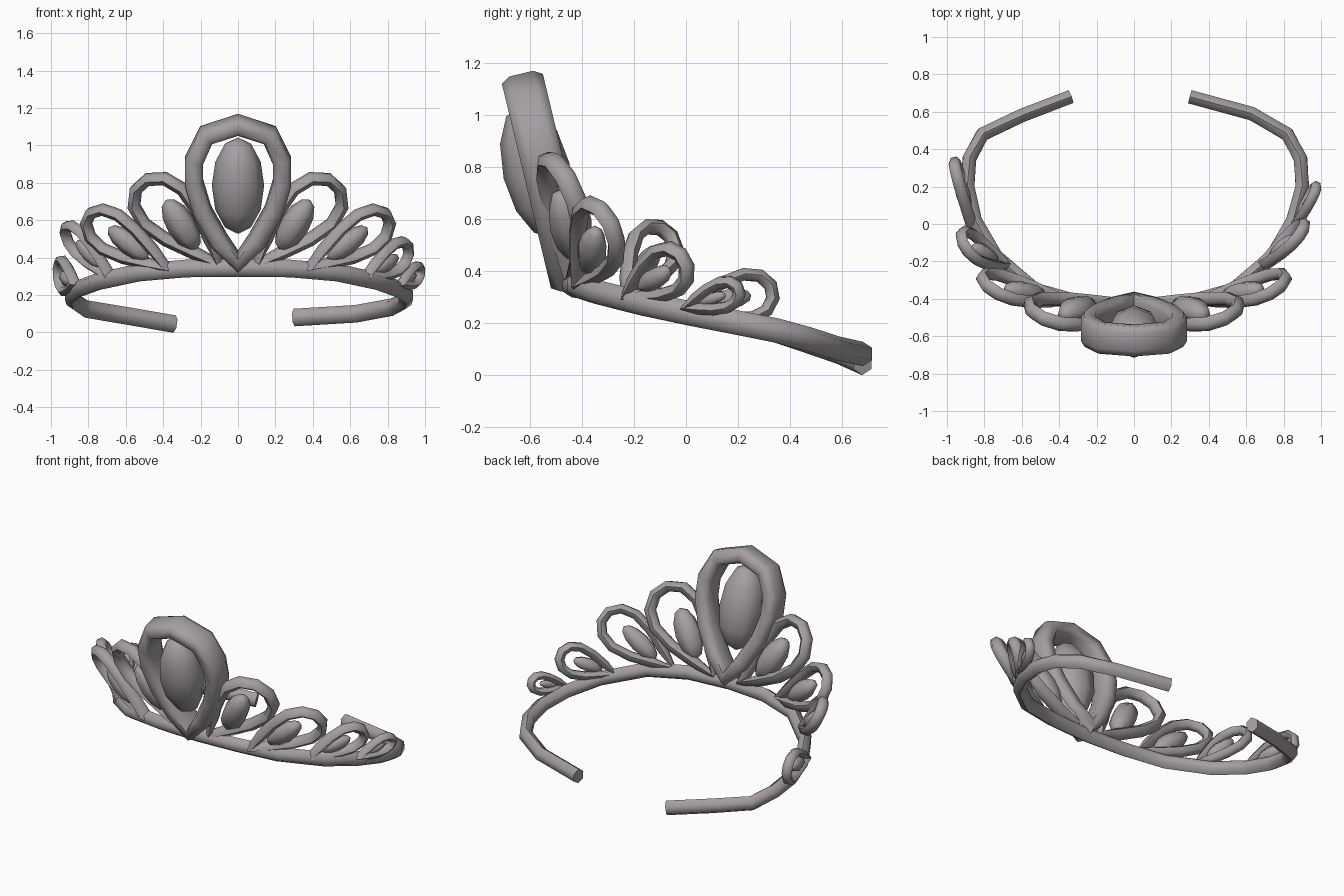
import bpy, bmesh, math
from mathutils import Vector, Matrix

cube = bpy.data.objects.get("Cube")
if cube:
    bpy.data.objects.remove(cube, do_unlink=True)

metal = bpy.data.materials.new("mauve_grey_metal")
metal.use_nodes = True
colour = (0.38, 0.345, 0.37, 1)
metal.diffuse_color = colour
metal.node_tree.nodes["Principled BSDF"].inputs["Base Color"].default_value = colour


def finish(bm, name, angle=64):
    bmesh.ops.recalc_face_normals(bm, faces=bm.faces[:])
    mesh = bpy.data.meshes.new(name)
    bm.to_mesh(mesh)
    bm.free()
    mesh.materials.append(metal)
    for poly in mesh.polygons:
        poly.use_smooth = True
    mesh.set_sharp_from_angle(angle=math.radians(angle))
    obj = bpy.data.objects.new(name, mesh)
    bpy.context.collection.objects.link(obj)


def sweep(name, path, normal, wide, deep, closed=False, sides=6, power=1.0):
    """Sweep a rounded section along a path; deep runs along the normal."""
    bm = bmesh.new()
    path = [Vector(p) for p in path]
    normal = Vector(normal).normalized()
    count = len(path)
    rings = []
    for i, point in enumerate(path):
        if closed:
            before, after = path[i - 1], path[(i + 1) % count]
        else:
            before, after = path[max(i - 1, 0)], path[min(i + 1, count - 1)]
        tangent = (after - before).normalized()
        side = tangent.cross(normal).normalized()
        up = side.cross(tangent).normalized()
        ring = []
        for k in range(sides):
            t = math.tau * (k + 0.5) / sides
            c, s = math.cos(t), math.sin(t)
            c = math.copysign(abs(c) ** power, c)
            s = math.copysign(abs(s) ** power, s)
            ring.append(bm.verts.new(point + side * wide * c + up * deep * s))
        rings.append(ring)
    for i in range(count if closed else count - 1):
        a, b = rings[i], rings[(i + 1) % count]
        for k in range(sides):
            n = (k + 1) % sides
            bm.faces.new((a[k], a[n], b[n], b[k]))
    if not closed:
        bm.faces.new(rings[0])
        bm.faces.new(rings[-1])
    finish(bm, name)


def gem(name, centre, normal, axis, size, segments=8):
    """Faceted oval stone with its long side on the axis."""
    bm = bmesh.new()
    bmesh.ops.create_uvsphere(bm, u_segments=segments, v_segments=6, radius=1)
    columns = [v * s for v, s in zip((normal.cross(axis), normal, axis), size)]
    frame = Matrix(columns).transposed().to_4x4()
    frame.translation = centre
    bmesh.ops.transform(bm, matrix=frame, verts=bm.verts[:])
    finish(bm, name)


# Open head band, sloping down towards the back
band = [(-0.34, 0.68, 0.045), (-0.60, 0.58, 0.09), (-0.81, 0.48, 0.125),
        (-0.88, 0.35, 0.17), (-0.89, 0.2, 0.2), (-0.85, 0.02, 0.235),
        (-0.74, -0.17, 0.275), (-0.53, -0.35, 0.32), (-0.28, -0.42, 0.342),
        (0, -0.44, 0.345), (0.28, -0.42, 0.342), (0.53, -0.35, 0.32),
        (0.74, -0.17, 0.275), (0.85, 0.02, 0.235), (0.9, 0.2, 0.2),
        (0.89, 0.35, 0.17), (0.82, 0.48, 0.135), (0.63, 0.59, 0.1),
        (0.3, 0.68, 0.08)]
sweep("head_band", band, (0, 0, 1), 0.042, 0.047)

# Tall central loop, deep from front to back and leaning forward
half = [(0.1, 0.49), (0.19, 0.65), (0.235, 0.8), (0.235, 0.92),
        (0.17, 1.055)]
outline = [(0, 0.38)] + half + [(0, 1.11)] + [(-x, z) for x, z in half[::-1]]
lean = 0.24
centre_path = [(x, -0.445 - lean * (z - 0.37), z) for x, z in outline]
front = Vector((0, -1, -lean)).normalized()
sweep("centre_loop", centre_path, front, 0.052, 0.085, True, 8, 0.6)

# Large central stone
gem("centre_gem", Vector((0, -0.575, 0.785)), front,
    Vector((0, -lean, 1)).normalized(), (0.14, 0.13, 0.265))

# Teardrop petals with a small stone in each
petal_half = [(0.22, 0.4), (0.48, 0.82), (0.72, 1), (0.9, 0.8), (1, 0.3)]
petal_outline = [(0, 0)] + petal_half + [(u, -v) for u, v in petal_half[::-1]]


def petal(name, base, tip, half_width, radius, upright=0.0):
    """Upright turns the stone from the petal's axis towards vertical."""
    base, tip = Vector(base), Vector(tip)
    length = (tip - base).length
    axis = (tip - base) / length
    out = base + tip
    out.z = 0
    out.normalize()
    normal = (out - axis * out.dot(axis)).normalized()
    across = axis.cross(normal)
    path = [base + axis * length * u + across * half_width * v
            for u, v in petal_outline]
    sweep(name + "_loop", path, normal, radius, radius * 1.15, True)
    gem_axis = axis + Vector((0, 0, upright))
    gem_axis = (gem_axis - normal * gem_axis.dot(normal)).normalized()
    size = (half_width * 0.52, half_width * 0.46, length * 0.27)
    gem(name + "_gem", base + axis * length * 0.49, normal, gem_axis, size, 6)


# Front petals are the same on both sides
for side, label in ((1, "left"), (-1, "right")):
    petal(label + "_inner_petal", (side * 0.1, -0.43, 0.37),
          (side * 0.515, -0.485, 0.79), 0.155, 0.036, 0.6)
    petal(label + "_middle_petal", (side * 0.38, -0.41, 0.35),
          (side * 0.8, -0.31, 0.61), 0.12, 0.033, 0.2)

# Rear petals lean differently on each side
petal("left_outer_petal", (0.68, -0.23, 0.3), (0.91, -0.01, 0.44), 0.085, 0.03)
petal("left_rear_petal", (0.87, 0, 0.26), (0.975, 0.2, 0.325), 0.05, 0.025)
petal("right_outer_petal", (-0.68, -0.23, 0.3), (-0.92, -0.08, 0.55), 0.09, 0.03)
petal("right_rear_petal", (-0.87, 0, 0.26), (-0.96, 0.33, 0.32), 0.085, 0.027)
